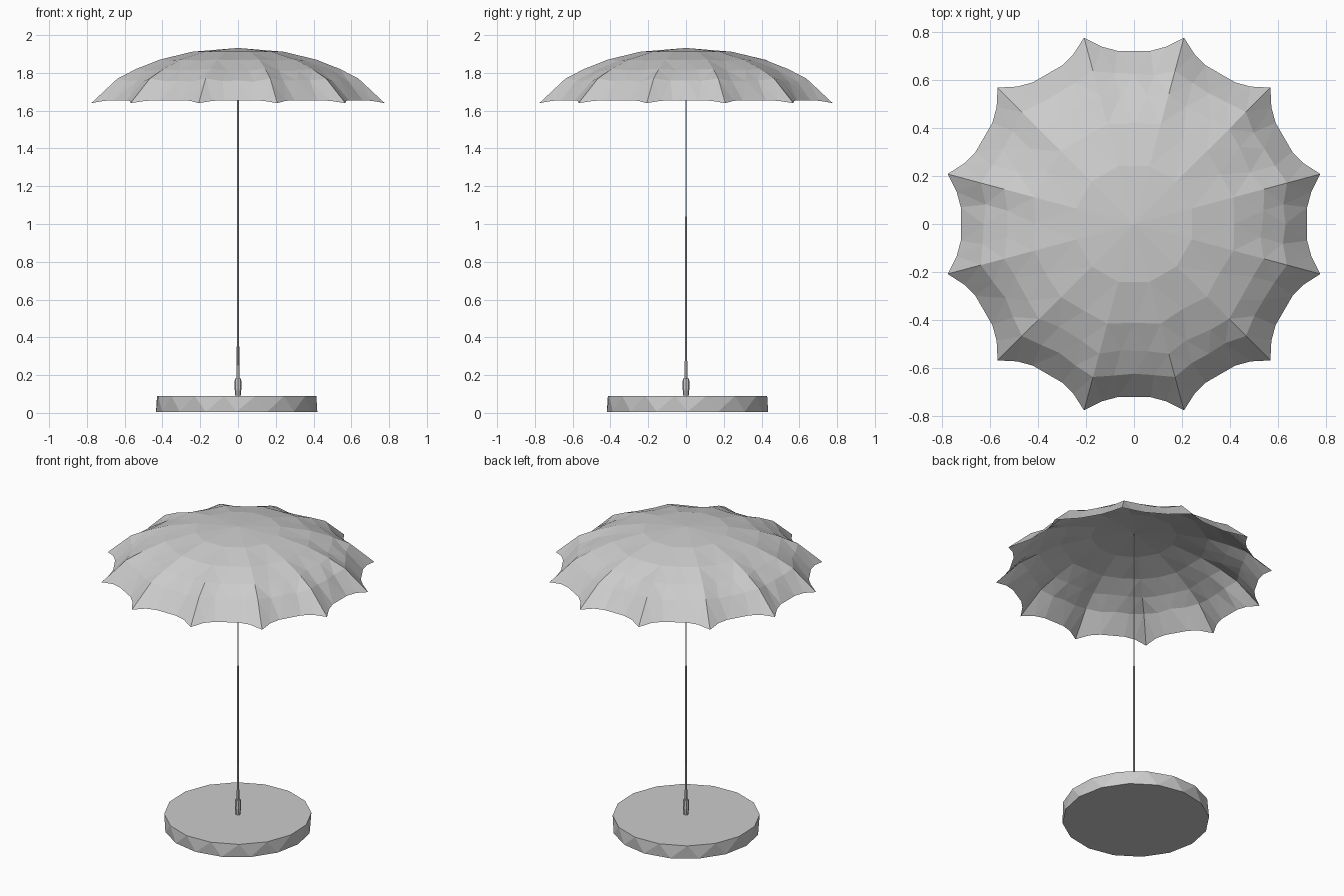
import bpy, bmesh, random
from math import sin, cos, radians, pi

if "Cube" in bpy.data.objects:
    bpy.data.objects.remove(bpy.data.objects["Cube"])

random.seed(4)


def make_object(name, bm):
    mesh = bpy.data.meshes.new(name)
    bm.to_mesh(mesh)
    bm.free()
    obj = bpy.data.objects.new(name, mesh)
    bpy.context.collection.objects.link(obj)
    return obj


def lathe(name, profile, sides, centre=(0, 0), twist=0):
    """Closed turned part; profile is (radius, z), each ring turned by twist."""
    bm = bmesh.new()
    rings = []
    for k, (r, z) in enumerate(profile):
        rings.append([bm.verts.new((centre[0] + r * cos(2 * pi * i / sides + k * twist),
                                    centre[1] + r * sin(2 * pi * i / sides + k * twist), z))
                      for i in range(sides)])
    for a, b in zip(rings, rings[1:]):
        for i in range(sides):
            j = (i + 1) % sides
            bm.faces.new((a[i], a[j], b[j]))
            bm.faces.new((a[i], b[j], b[i]))
    bm.faces.new(rings[0][::-1])
    bm.faces.new(rings[-1])
    return make_object(name, bm)


# Weighted base disc with faceted side
lathe("base", [(0.427, 0.006), (0.427, 0.09)], 16, (-0.007, 0.008), radians(-9))

# Socket and stepped pole
lathe("pole_socket", [(0.014, 0.088), (0.018, 0.13), (0.017, 0.183)], 8)
lathe("lower_pole", [(0.009, 0.17), (0.006, 0.40)], 6)
lathe("middle_pole", [(0.005, 0.39), (0.005, 1.04)], 6)
lathe("upper_pole", [(0.004, 1.03), (0.004, 1.925)], 6)

# Canopy: rings of (rib radius, rib z, valley radius, valley z, positions across a panel)
PANELS = 12
RINGS = [
    (0.25, 1.912, 0.25, 1.912, [-1]),
    (0.43, 1.870, 0.415, 1.867, [-1, 0]),
    (0.56, 1.820, 0.535, 1.814, [-1, -0.4, 0.4]),
    (0.66, 1.770, 0.625, 1.757, [-1, -0.5, 0, 0.5]),
    (0.804, 1.640, 0.719, 1.654, [-1, -0.69, -0.37, 0.37, 0.69]),
]
bm = bmesh.new()
apex = bm.verts.new((0, 0, 1.932))
rows = []
for k, (r0, z0, r1, z1, us) in enumerate(RINGS):
    row = []
    for p in range(PANELS):
        for u in us:
            s = 1 - abs(u) ** 2.6
            wob = 0 if k in (0, len(RINGS) - 1) or u == -1 else 0.008
            r = r0 + (r1 - r0) * s + random.uniform(-wob, wob)
            z = z0 + (z1 - z0) * min(1, s * 1.4) + random.uniform(-wob, wob) * 0.4
            a = radians(30 * p + 15 * u)
            row.append(bm.verts.new((r * cos(a), r * sin(a), z)))
    rows.append(row)

for i in range(PANELS):
    bm.faces.new((apex, rows[0][i], rows[0][(i + 1) % PANELS]))

# Stitch neighbouring rings panel by panel
for k in range(len(RINGS) - 1):
    ua, ub = RINGS[k][4] + [1], RINGS[k + 1][4] + [1]
    na, nb = len(ua) - 1, len(ub) - 1
    A, B = rows[k], rows[k + 1]
    for p in range(PANELS):
        i = j = 0
        while i < na or j < nb:
            a, b = A[(p * na + i) % len(A)], B[(p * nb + j) % len(B)]
            step_outer = i == na or (j < nb and ub[j] + ub[j + 1] <= ua[i] + ua[i + 1])
            if step_outer:
                j += 1
                bm.faces.new((a, b, B[(p * nb + j) % len(B)]))
            else:
                i += 1
                bm.faces.new((a, b, A[(p * na + i) % len(A)]))
make_object("canopy", bm)
